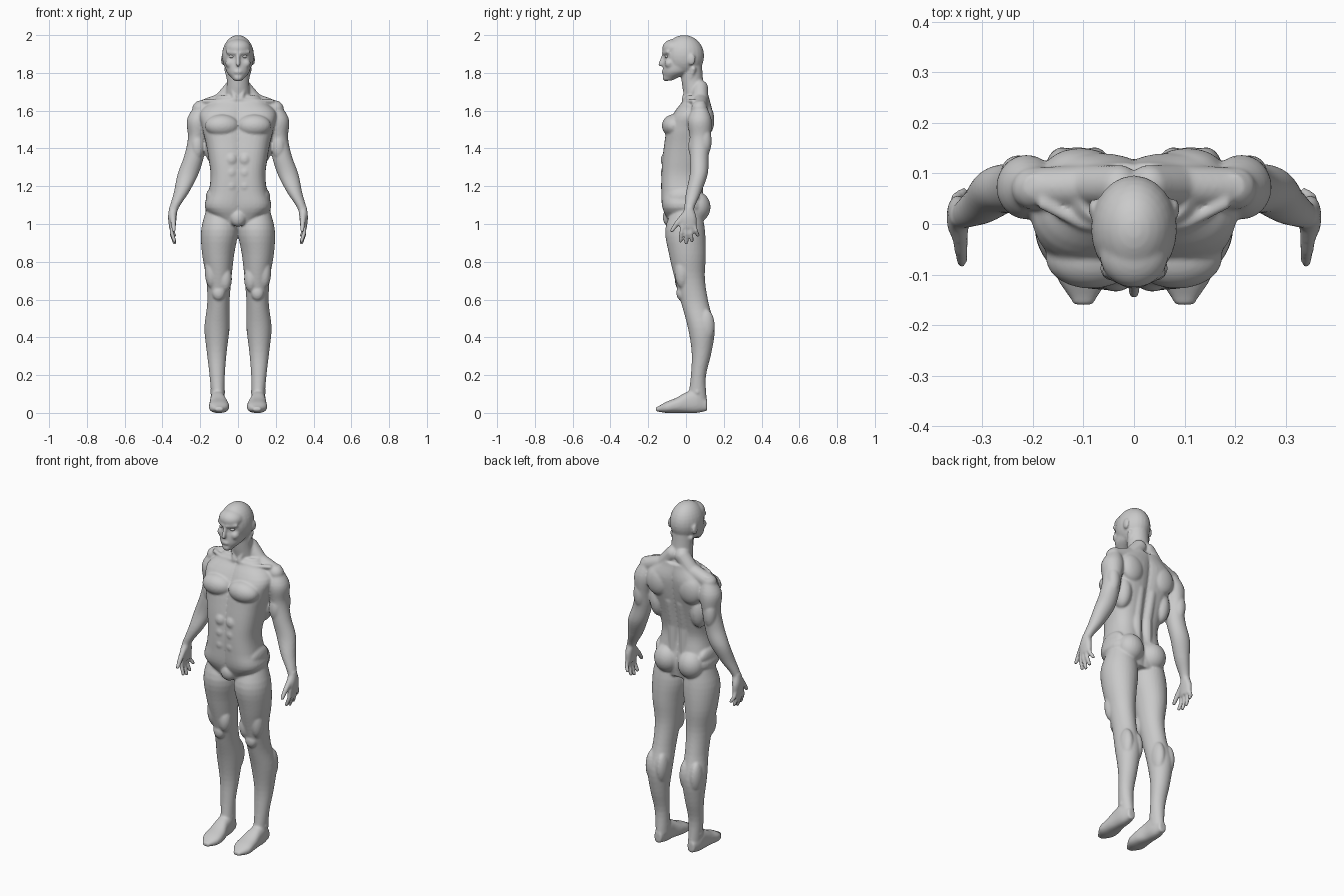
import bpy
import bmesh
from math import cos, sin, tau, copysign
from mathutils import Matrix, Vector

default_cube = bpy.data.objects.get("Cube")
if default_cube:
    bpy.data.objects.remove(default_cube, do_unlink=True)

SIDES = 32
RINGS = 32


def make_material(name, value):
    material = bpy.data.materials.new(name)
    colour = (value, value, value, 1)
    material.diffuse_color = colour
    material.use_nodes = True
    shader = material.node_tree.nodes["Principled BSDF"]
    shader.inputs["Base Color"].default_value = colour
    return material


def sample(profile, fraction):
    """Read a smooth curve through evenly spaced profile values."""
    last = len(profile) - 1
    if last == 0:
        return profile[0]
    index = min(int(fraction * last), last - 1)
    t = fraction * last - index
    before, after = profile[max(index - 1, 0)], profile[min(index + 2, last)]
    start, end = profile[index], profile[index + 1]
    slope_in, slope_out = (end - before) / 2, (after - start) / 2
    ease = t * t * (3 - 2 * t)
    hermite = slope_in * t * (1 - t) ** 2 - slope_out * t * t * (1 - t)
    return start + (end - start) * ease + hermite


def rounded(value, power):
    return copysign(abs(value) ** (2 / power), value)


def loft(bm, start, end, outer, front, back, inner=None, power=2, along_y=False):
    """Skin rounded sections whose four edges follow evenly spaced profiles.

    Without an inner profile the shape is symmetric across the body.
    Along y, front and back stand for the bottom and the top.
    """
    rings = []
    for step in range(RINGS + 1):
        fraction = step / RINGS
        position = start + (end - start) * fraction
        right = sample(outer, fraction)
        left = sample(inner, fraction) if inner else -right
        near, far = sample(front, fraction), sample(back, fraction)
        ring = []
        for side in range(SIDES):
            angle = tau * side / SIDES
            x = (left + right + rounded(cos(angle), power) * (right - left)) / 2
            depth = (near + far + rounded(sin(angle), power) * (far - near)) / 2
            point = (x, position, depth) if along_y else (x, depth, position)
            ring.append(bm.verts.new(point))
        rings.append(ring)
    for lower, upper in zip(rings, rings[1:]):
        for side in range(SIDES):
            following = (side + 1) % SIDES
            bm.faces.new((lower[side], lower[following], upper[following], upper[side]))
    bm.faces.new(rings[0][::-1])
    bm.faces.new(rings[-1])


def ellipsoid(bm, centre, radii):
    matrix = Matrix.Translation(centre) @ Matrix.Diagonal((*radii, 1))
    bmesh.ops.create_uvsphere(bm, u_segments=24, v_segments=16, radius=1, matrix=matrix)


def tube(bm, points, radius, taper=1):
    """Round-jointed tube, each joint thinner than the last by the taper."""
    points = [Vector(point) for point in points]
    radii = [radius * taper ** index for index in range(len(points))]
    for point, size in zip(points, radii):
        ellipsoid(bm, point, (size, size, size))
    for index, (start, end) in enumerate(zip(points, points[1:])):
        axis = end - start
        turn = axis.to_track_quat("Z", "Y").to_matrix().to_4x4()
        matrix = Matrix.Translation((start + end) / 2) @ turn
        bmesh.ops.create_cone(bm, cap_ends=True, segments=16, depth=axis.length,
                              radius1=radii[index], radius2=radii[index + 1], matrix=matrix)


def build_head(bm):
    # Skull, forehead and jaw
    ellipsoid(bm, centre=(0, -.01, 1.89), radii=(.085, .106, .11))
    ellipsoid(bm, centre=(0, -.06, 1.93), radii=(.068, .066, .05))
    loft(bm, start=1.76, end=1.89, power=2.2,
         outer=[.025, .06, .07, .08],
         front=[-.115, -.122, -.12, -.11],
         back=[-.07, .02, .07, .09])
    # Neck and its front cord
    loft(bm, start=1.62, end=1.84,
         outer=[.075, .06, .06],
         front=[0, -.02, -.03],
         back=[.12, .095, .085])
    tube(bm, [(.06, .04, 1.82), (.015, -.01, 1.66)], radius=.014)
    # Brow, cheek, nose, mouth, chin and ear
    tube(bm, [(.012, -.118, 1.905), (.055, -.096, 1.91)], radius=.01)
    ellipsoid(bm, centre=(.042, -.088, 1.85), radii=(.025, .025, .025))
    tube(bm, [(0, -.116, 1.9), (0, -.135, 1.846)], radius=.009, taper=1.3)
    ellipsoid(bm, centre=(0, -.116, 1.805), radii=(.026, .013, .012))
    ellipsoid(bm, centre=(0, -.105, 1.775), radii=(.025, .02, .02))
    ellipsoid(bm, centre=(.08, .03, 1.87), radii=(.01, .02, .03))


def build_torso(bm):
    # Half trunk overlapping its mirror, which leaves a groove down the middle
    loft(bm, start=1, end=1.68, power=2.4, inner=[-.05],
         outer=[.1, .175, .155, .145, .155, .17, .19, .2, .11],
         front=[-.09, -.125, -.13, -.13, -.125, -.115, -.1, -.06, 0],
         back=[.08, .1, .085, .075, .09, .11, .13, .14, .12])
    # Chest muscle and collarbone
    ellipsoid(bm, centre=(.085, -.066, 1.52), radii=(.09, .062, .06))
    tube(bm, [(.02, -.01, 1.655), (.1, 0, 1.65), (.18, .04, 1.65)], radius=.012)
    # Stomach muscles, flank and groin
    for row in range(3):
        ellipsoid(bm, centre=(.036, -.106, 1.2 + .07 * row), radii=(.034, .028, .038))
    ellipsoid(bm, centre=(.14, -.01, 1.14), radii=(.03, .08, .05))
    ellipsoid(bm, centre=(0, -.085, 1.035), radii=(.045, .038, .05))
    # Neck slope, shoulder blade, side back muscle and spine muscle
    tube(bm, [(.03, .075, 1.72), (.09, .075, 1.65), (.2, .07, 1.61)], radius=.042)
    ellipsoid(bm, centre=(.105, .11, 1.55), radii=(.07, .04, .08))
    ellipsoid(bm, centre=(.13, .055, 1.42), radii=(.05, .06, .1))
    tube(bm, [(.036, .06, 1.14), (.036, .06, 1.3), (.04, .09, 1.45)], radius=.03)
    # Buttock
    ellipsoid(bm, centre=(.077, .06, 1.09), radii=(.075, .07, .08))


def build_arm(bm):
    # Wrist to shoulder
    loft(bm, start=1.07, end=1.65,
         inner=[.32, .26, .21, .18, .17, .15, .17],
         outer=[.365, .34, .32, .285, .265, .27, .22],
         front=[-.01, 0, .02, .02, .02, .01, .05],
         back=[.04, .08, .115, .12, .13, .135, .1])
    # Back and front upper arm muscles
    ellipsoid(bm, centre=(.228, .1, 1.44), radii=(.036, .036, .08))
    ellipsoid(bm, centre=(.215, .046, 1.41), radii=(.036, .034, .07))
    # Palm, fanned fingers and thumb
    loft(bm, start=.98, end=1.09, power=2.3,
         inner=[.33, .325, .32],
         outer=[.365, .37, .365],
         front=[-.028, -.028, -.005],
         back=[.055, .055, .04])
    for finger in range(4):
        root = .021 * finger - .02
        tip = root * 1.45
        height = .9 + .01 * (finger - 1) ** 2
        knuckle = (.35, (root + tip) / 2, (height + .99) / 2)
        tube(bm, [(.35, root, .99), knuckle, (.336, tip, height)], radius=.0125, taper=.9)
    tube(bm, [(.345, -.005, 1.05), (.342, -.05, 1), (.34, -.075, .965)], radius=.018, taper=.76)


def build_leg(bm):
    # Ankle to hip
    loft(bm, start=.06, end=1.1,
         inner=[.07, .07, .06, .045, .045, .035, .02, 0, .03],
         outer=[.14, .15, .165, .178, .163, .168, .19, .195, .165],
         front=[.01, .025, .03, .01, -.025, -.06, -.09, -.11, -.07],
         back=[.11, .105, .135, .152, .12, .1, .105, .1, .08])
    # Thigh muscles, kneecap and the calf pair
    ellipsoid(bm, centre=(.068, -.022, .71), radii=(.036, .038, .07))
    ellipsoid(bm, centre=(.14, -.02, .75), radii=(.036, .04, .09))
    ellipsoid(bm, centre=(.103, -.026, .635), radii=(.034, .025, .04))
    for x in (.078, .142):
        ellipsoid(bm, centre=(x, .104, .46), radii=(.034, .048, .09))
    # Foot from toe to heel, with the ankle bones
    loft(bm, start=-.16, end=.112, power=2.4, along_y=True,
         inner=[.08, .05, .05, .065, .07, .085],
         outer=[.12, .152, .152, .148, .145, .13],
         front=[.008, 0, 0, 0, 0, .01],
         back=[.03, .058, .08, .11, .12, .07])
    ellipsoid(bm, centre=(.108, .06, .11), radii=(.041, .022, .022))


def build_eye(bm):
    ellipsoid(bm, centre=(.032, -.1, 1.887), radii=(.016, .0125, .009))


def add_mirrored(name, builders, material):
    bm = bmesh.new()
    for builder in builders:
        builder(bm)
    bmesh.ops.recalc_face_normals(bm, faces=bm.faces)
    for face in bm.faces:
        face.smooth = True
    mesh = bpy.data.meshes.new(name)
    bm.to_mesh(mesh)
    bm.free()
    mesh.materials.append(material)
    obj = bpy.data.objects.new(name, mesh)
    bpy.context.collection.objects.link(obj)
    mirror = obj.modifiers.new("mirror", "MIRROR")
    mirror.use_mirror_merge = False
    return obj


skin = make_material("grey skin", .59)
add_mirrored("eyes", [build_eye], skin)

# One continuous skin fused over all the body parts
body = add_mirrored("body", [build_head, build_torso, build_arm, build_leg], skin)
fuse = body.modifiers.new("fuse", "REMESH")
fuse.mode = "VOXEL"
fuse.voxel_size = .006
fuse.use_smooth_shade = True
soften = body.modifiers.new("soften", "SMOOTH")
soften.factor = .5
soften.iterations = 6
